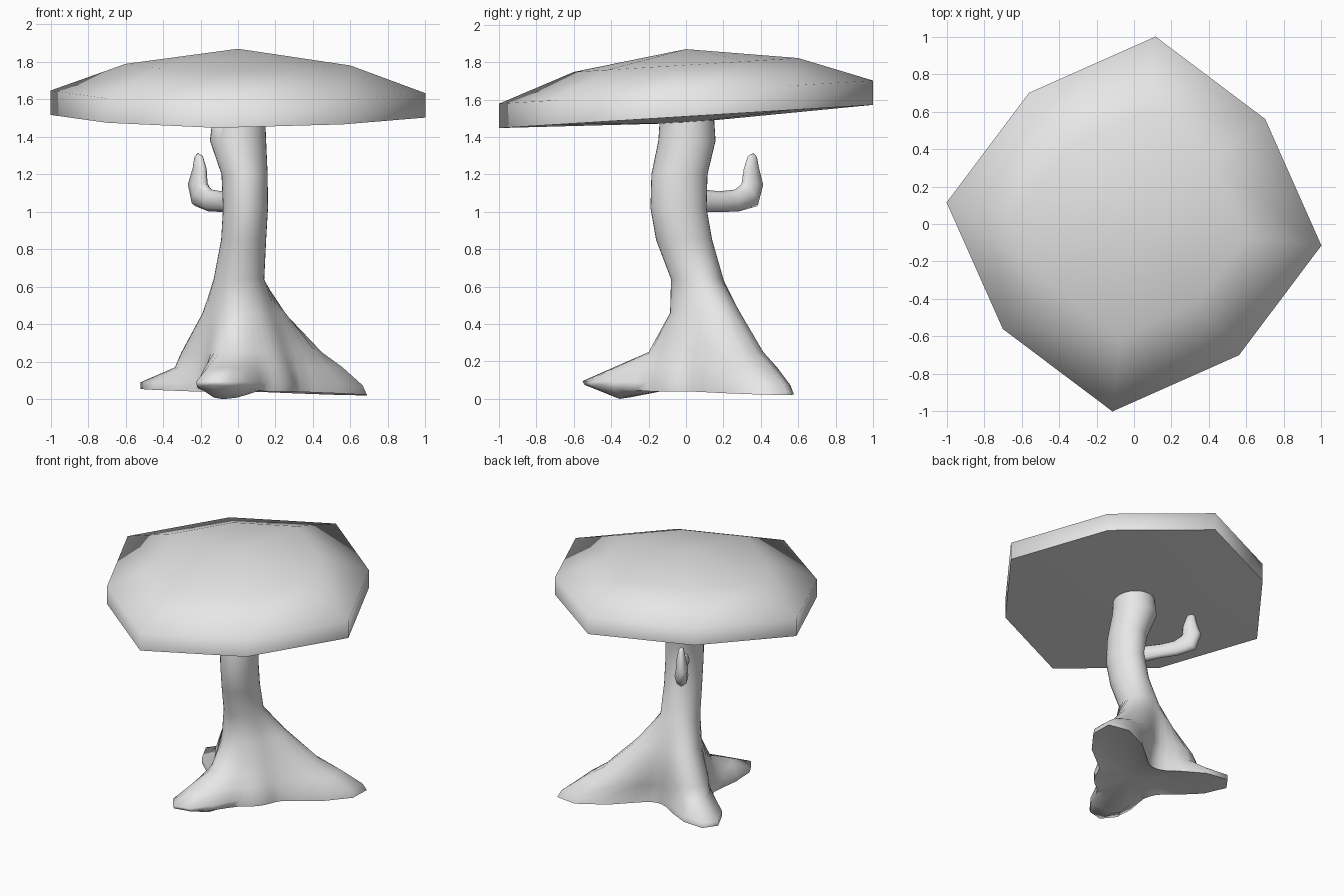
import bpy
import bmesh
from math import cos, sin, pi, radians
from mathutils import Vector

old = bpy.data.objects.get("Cube")
if old:
    bpy.data.objects.remove(old, do_unlink=True)

# One plain colour
grey = bpy.data.materials.new("pale_grey")
grey.use_nodes = True
grey.diffuse_color = (0.8, 0.8, 0.8, 1)
grey.node_tree.nodes["Principled BSDF"].inputs["Base Color"].default_value = (0.8, 0.8, 0.8, 1)


def loft(name, rings, smooth_angle):
    """Skin a list of equal rings; a one-point ring closes an end as a fan."""
    bm = bmesh.new()
    loops = [[bm.verts.new(p) for p in ring] for ring in rings]
    for a, b in zip(loops, loops[1:]):
        n = max(len(a), len(b))
        for i in range(n):
            j = (i + 1) % n
            corners = [a[i % len(a)], a[j % len(a)], b[j % len(b)], b[i % len(b)]]
            bm.faces.new(list(dict.fromkeys(corners)))
    bmesh.ops.recalc_face_normals(bm, faces=bm.faces)
    mesh = bpy.data.meshes.new(name)
    bm.to_mesh(mesh)
    bm.free()
    mesh.materials.append(grey)
    obj = bpy.data.objects.new(name, mesh)
    bpy.context.collection.objects.link(obj)
    bpy.ops.object.select_all(action="DESELECT")
    obj.select_set(True)
    bpy.context.view_layer.objects.active = obj
    bpy.ops.object.shade_smooth_by_angle(angle=radians(smooth_angle))
    return obj


# Tilted eight-sided cap
corners = [(1, -0.115), (0.70, 0.56), (0.115, 1), (-0.56, 0.70)]
corners += [(-x, -y) for x, y in corners]


def cap_ring(scale, z):
    return [(x * scale, y * scale, z + 0.062 * y * scale) for x, y in corners]


loft("cap", [[(0, 0, 1.475)], cap_ring(1, 1.51), cap_ring(1, 1.64),
             cap_ring(0.6, 1.785), [(0, 0, 1.87)]], 75)

# Trunk flaring into three roots: back left, front, back right
SIDES = 36
ROOT_ANGLES = [radians(a) for a in (40, -110, 145)]


def trunk_ring(z, cx, cy, rx, ry, reach=(0, 0, 0), lift=(0, 0, 0), sharp=10):
    ring = []
    for i in range(SIDES):
        a = 2 * pi * i / SIDES
        lobes = [max(0, cos(a - d)) ** sharp for d in ROOT_ANGLES]
        out = sum(r * w for r, w in zip(reach, lobes))
        up = sum(h * w for h, w in zip(lift, lobes))
        ring.append((cx + (rx + out) * cos(a), cy + (ry + out) * sin(a), z + up))
    return ring


trunk = [
    [(0.05, 0.02, 0.07)],
    trunk_ring(0.06, 0.06, 0.03, 0.17, 0.17, (0.38, 0.24, 0.28), (-0.01, -0.06, -0.01)),
    trunk_ring(0.04, 0.06, 0.03, 0.25, 0.24, (0.57, 0.37, 0.44), (-0.02, 0.035, 0.015), 12),
    trunk_ring(0.09, 0.06, 0.03, 0.25, 0.24, (0.54, 0.38, 0.44), (-0.02, 0.005, 0), 12),
    trunk_ring(0.17, 0.05, 0.04, 0.235, 0.23, (0.41, 0.22, 0.22)),
    trunk_ring(0.25, 0.04, 0.06, 0.22, 0.21, (0.28, 0.06, 0.18), sharp=7),
    trunk_ring(0.46, 0.02, 0.08, 0.17, 0.165, (0.10, 0, 0.06), sharp=4),
    trunk_ring(0.64, 0.005, 0.06, 0.135, 0.14),
    trunk_ring(0.85, 0.03, -0.01, 0.12, 0.15),
    trunk_ring(1.02, 0.04, -0.04, 0.12, 0.15),
    trunk_ring(1.2, 0.035, -0.035, 0.123, 0.15),
    trunk_ring(1.38, 0, 0.005, 0.15, 0.153),
    trunk_ring(1.5, 0.005, 0.005, 0.14, 0.145),
    [(0, 0, 1.51)],
]
loft("trunk_and_roots", trunk, 80)

# Upturned, flattened side branch
path = [((-0.01, 0.03, 1.06), 0.065), ((-0.09, 0.18, 1.055), 0.055),
        ((-0.15, 0.27, 1.06), 0.06), ((-0.2, 0.34, 1.09), 0.078),
        ((-0.215, 0.355, 1.15), 0.07), ((-0.205, 0.35, 1.23), 0.05),
        ((-0.21, 0.355, 1.295), 0.03)]
points = [Vector(p) for p, r in path]
side = Vector((0.82, 0.57, 0)).normalized()
branch = [[points[0]]]
for i, (p, r) in enumerate(path):
    tangent = (points[min(i + 1, len(points) - 1)] - points[max(i - 1, 0)]).normalized()
    up = tangent.cross(side).normalized()
    branch.append([points[i] + r * (0.6 * side * cos(k * pi / 4) + up * sin(k * pi / 4))
                   for k in range(8)])
branch.append([Vector((-0.215, 0.36, 1.315))])
loft("side_branch", branch, 80)
